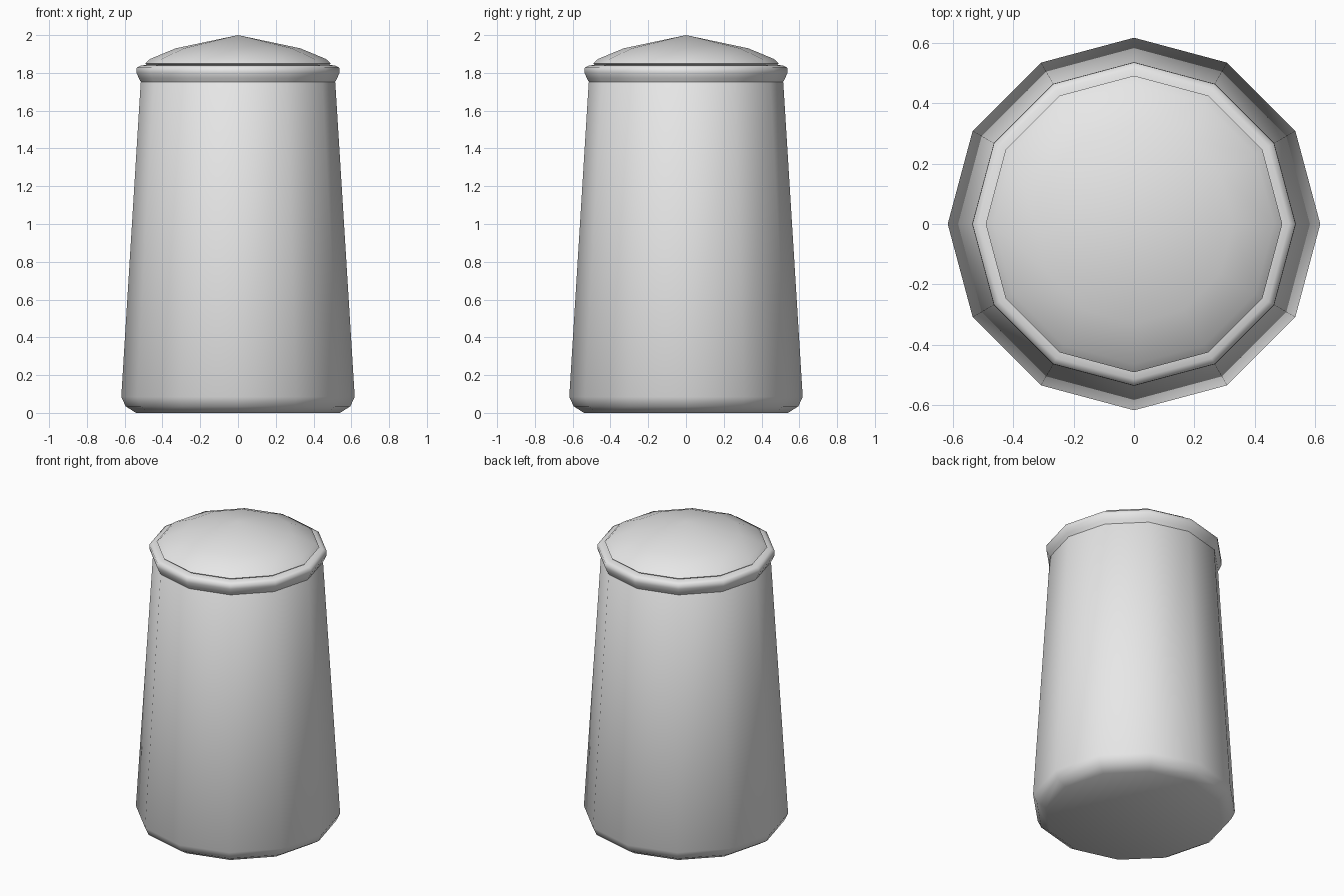
import bpy, bmesh, math

if "Cube" in bpy.data.objects:
    bpy.data.objects.remove(bpy.data.objects["Cube"], do_unlink=True)

SIDES = 12

grey = bpy.data.materials.new("plain grey")
grey.use_nodes = True
grey.diffuse_color = (0.8, 0.8, 0.8, 1)
grey.node_tree.nodes["Principled BSDF"].inputs["Base Color"].default_value = (0.8, 0.8, 0.8, 1)


def lathe(name, profile):
    """Turn a list of (radius, height) points around z; radius 0 closes an end."""
    bm = bmesh.new()
    rings = []
    for r, z in profile:
        if r == 0:
            rings.append([bm.verts.new((0, 0, z))] * SIDES)
        else:
            rings.append([bm.verts.new((r * math.cos(math.tau * i / SIDES),
                                        r * math.sin(math.tau * i / SIDES), z))
                          for i in range(SIDES)])
    for low, high in zip(rings, rings[1:]):
        for i in range(SIDES):
            j = (i + 1) % SIDES
            corners = [low[i], low[j], high[j], high[i]]
            bm.faces.new(list(dict.fromkeys(corners)))
    bmesh.ops.recalc_face_normals(bm, faces=bm.faces)
    mesh = bpy.data.meshes.new(name)
    bm.to_mesh(mesh)
    bm.free()
    mesh.materials.append(grey)
    obj = bpy.data.objects.new(name, mesh)
    bpy.context.collection.objects.link(obj)
    bpy.ops.object.select_all(action='DESELECT')
    obj.select_set(True)
    bpy.context.view_layer.objects.active = obj
    bpy.ops.object.shade_smooth_by_angle(angle=math.radians(62))
    return obj


# Tapered body with a rounded foot
lathe("body", [(0, 0), (0.54, 0), (0.595, 0.035), (0.618, 0.085),
               (0.515, 1.75), (0.49, 1.78), (0, 1.78)])

# Flared collar around the top
lathe("collar", [(0, 1.75), (0.513, 1.75), (0.525, 1.772), (0.537, 1.8),
                 (0.536, 1.828), (0.515, 1.838), (0.485, 1.843), (0, 1.843)])

# Low domed lid
lathe("lid", [(0, 1.843), (0.485, 1.843), (0.492, 1.85), (0.465, 1.874),
              (0.33, 1.93), (0, 2.0)])
